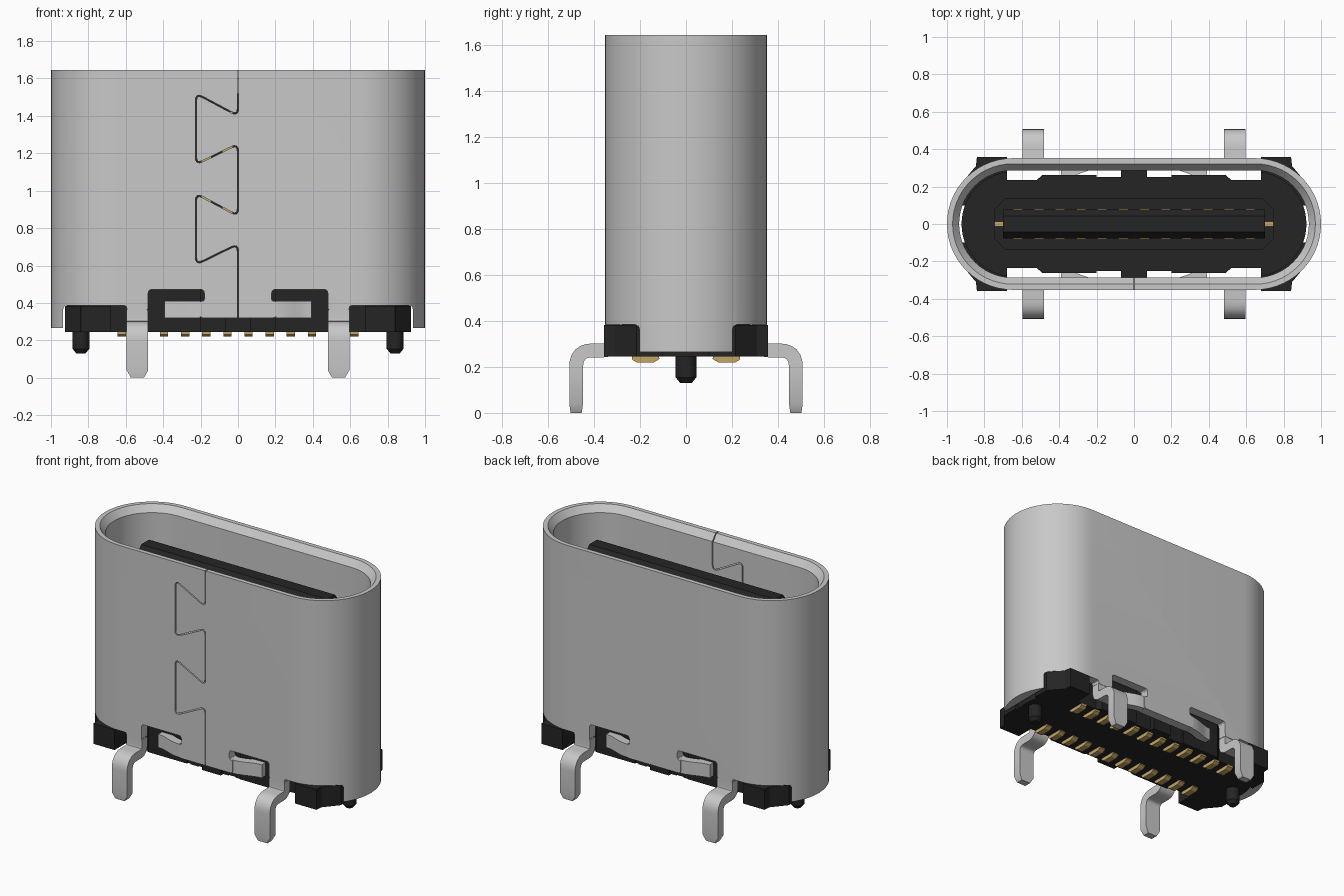
import bpy, bmesh, math
from mathutils import Vector

if "Cube" in bpy.data.objects:
    bpy.data.objects.remove(bpy.data.objects["Cube"])


def material(name, col):
    m = bpy.data.materials.new(name)
    m.diffuse_color = (*col, 1)
    m.use_nodes = True
    m.node_tree.nodes["Principled BSDF"].inputs["Base Color"].default_value = m.diffuse_color
    return m


STEEL = material("steel grey", (0.58, 0.58, 0.58))
BLACK = material("black plastic", (0.018, 0.018, 0.018))
GOLD = material("contact gold", (0.55, 0.38, 0.13))
AXES = {"x": lambda u, v, w: (w, u, v), "y": lambda u, v, w: (u, w, v), "z": lambda u, v, w: (u, v, w)}


def finish(name, bm, mat, angle=30):
    bmesh.ops.recalc_face_normals(bm, faces=bm.faces)
    me = bpy.data.meshes.new(name)
    bm.to_mesh(me)
    bm.free()
    me.materials.append(mat)
    ob = bpy.data.objects.new(name, me)
    bpy.context.collection.objects.link(ob)
    smooth(ob, angle)
    return ob


def smooth(ob, angle=30):
    bpy.ops.object.select_all(action="DESELECT")
    bpy.context.view_layer.objects.active = ob
    ob.select_set(True)
    bpy.ops.object.shade_smooth_by_angle(angle=math.radians(angle))


def loft(name, rings, mat, closed=False):
    """Bridge equal-length rings, capping the ends or closing the loop."""
    bm = bmesh.new()
    vs = [[bm.verts.new(p) for p in r] for r in rings]
    n = len(vs[0])
    pairs = list(zip(vs, vs[1:])) + ([(vs[-1], vs[0])] if closed else [])
    for a, b in pairs:
        for i in range(n):
            j = (i + 1) % n
            bm.faces.new((a[i], a[j], b[j], b[i]))
    if not closed:
        bm.faces.new(vs[0])
        bm.faces.new(vs[-1])
    return finish(name, bm, mat)


def prism(name, pts, axis, a, b, mat):
    f = AXES[axis]
    return loft(name, [[f(u, v, w) for u, v in pts] for w in (a, b)], mat)


def box(name, x, y, z, mat):
    return prism(name, [(x[0], y[0]), (x[1], y[0]), (x[1], y[1]), (x[0], y[1])], "z", *z, mat)


def rounded(pts, r, closed=True, seg=4):
    """Round the corners of a 2D outline or path."""
    out, n = [], len(pts)
    for i, p in enumerate(pts):
        p = Vector(p)
        if not closed and i in (0, n - 1):
            out.append(tuple(p))
            continue
        d0, d1 = Vector(pts[i - 1]) - p, Vector(pts[(i + 1) % n]) - p
        k = min(r, d0.length * 0.45, d1.length * 0.45)
        a, b = p + d0.normalized() * k, p + d1.normalized() * k
        for s in range(seg + 1):
            t = s / seg
            out.append(tuple(a * (1 - t) ** 2 + p * 2 * t * (1 - t) + b * t * t))
    return out


def ribbon(name, path, thick, axis, a, b, mat, tip=1.0):
    """Flat strip bent along a 2D path; the last section can be tapered."""
    f, rings, mid = AXES[axis], [], (a + b) / 2
    for i, p in enumerate(path):
        p = Vector(p)
        ds = []
        if i:
            ds.append((p - Vector(path[i - 1])).normalized())
        if i < len(path) - 1:
            ds.append((Vector(path[i + 1]) - p).normalized())
        d = sum(ds, Vector((0, 0))).normalized()
        k = tip if i == len(path) - 1 else 1
        n = Vector((-d.y, d.x)) * thick / 2 / max(0.5, d.dot(ds[0])) * (0.5 + k / 2)
        h = (b - a) / 2 * k
        rings.append([f(*(p + n), mid - h), f(*(p - n), mid - h), f(*(p - n), mid + h), f(*(p + n), mid + h)])
    return loft(name, rings, mat)


def stadium(hx, hy, z, n=28):
    pts = []
    for s in (0, 1):
        for i in range(n + 1):
            t = -math.pi / 2 + math.pi * (s + i / n)
            pts.append(((hx - hy) * (1 - 2 * s) + hy * math.cos(t), hy * math.sin(t), z))
    return pts


# Drawn metal shell with a chamfered mouth
shell = loft("shell", [stadium(1, .352, .265), stadium(1, .352, 1.645), stadium(.97, .322, 1.645),
                       stadium(.935, .287, 1.60), stadium(.935, .287, .265)], STEEL, closed=True)

# Lower edge cut-outs: corner notches, leg roots, hooked slots
half = [(.935, .15), (.935, .385), (.595, .385), (.595, .36), (.48, .36), (.48, .472),
        (.18, .472), (.18, .41), (.205, .41), (.205, .32)]
edge = half + [(-x, z) for x, z in reversed(half)]
edge_cutter = prism("edge_cutter", rounded(edge, .02, seg=3), "y", -.6, .6, STEEL)

# Dovetail seam down the front wall
seam = [(0, 1.75)]
for top in (1.40, .865):
    seam += [(0, top), (-.225, top + .12), (-.225, top - .26), (0, top - .15)]
seam += [(0, .25)]
seam_cutter = ribbon("seam_cutter", rounded(seam, .04, closed=False), .007, "y", -.5, -.2, STEEL)

for cutter in (edge_cutter, seam_cutter):
    bpy.context.view_layer.objects.active = shell
    mod = shell.modifiers.new("cut", "BOOLEAN")
    mod.operation, mod.solver, mod.object = "DIFFERENCE", "EXACT", cutter
    bpy.ops.object.modifier_apply(modifier=mod.name)
    bpy.data.objects.remove(cutter)
smooth(shell)

# Bent solder legs and inward spring tabs
for sx in (-1, 1):
    for sy in (-1, 1):
        path = rounded([(sy * .3195, .362), (sy * .3195, .272), (sy * .478, .272), (sy * .478, .04)],
                       .075, closed=False, seg=6)
        path.append((sy * .478, 0))
        xs = sorted((sx * .48, sx * .595))
        ribbon("leg", path, .06, "x", *xs, STEEL, tip=.6)
        tab = [(sx * (.2 + .19 * t / 6), sy * (.3195 - .045 * math.sin(t / 6 * math.pi / 2) ** 2)) for t in range(7)]
        ribbon("spring_tab", tab, .055, "z", .32, .41, STEEL)

# Plastic housing core with recessed sides
q = [(.07, .285), (.07, .25), (.2, .25), (.2, .262), (.49, .262), (.52, .235), (.68, .235)]
q += [(.64 + .282 * math.cos(t), .282 * math.sin(t)) for t in [math.radians(82 * (1 - i / 12)) for i in range(13)]]
upper = q[::-1] + [(-x, y) for x, y in q]
outline = upper + [(x, -y) for x, y in upper[::-1]][1:-1]
prism("housing_core", outline, "z", .245, .58, BLACK)

# Corner feet filling the shell notches, and round locating pegs
for sx in (-1, 1):
    for sy in (-1, 1):
        foot = [(.68, .1), (.68, .357), (.84, .357), (.845, .31), (.925, .215), (.925, .1)]
        prism("corner_foot", [(sx * x, sy * y) for x, y in foot], "z", .245, .383, BLACK)
    rings = [[(sx * .84 + r * math.cos(i * math.pi / 8), r * math.sin(i * math.pi / 8), z) for i in range(16)]
             for r, z in ((.045, .26), (.045, .155), (.025, .13))]
    loft("locating_peg", rings, BLACK)

# Tongue with stepped root and chamfered tip
prism("tongue", [(-.078, .5), (.078, .5), (.078, 1.475), (.042, 1.52), (-.042, 1.52), (-.078, 1.475)],
      "x", -.7, .7, BLACK)
root = [(-.745, -.08), (-.69, -.135), (.69, -.135), (.745, -.08), (.745, .08), (.69, .135), (-.69, .135), (-.745, .08)]
prism("tongue_root", root, "z", .5, .85, BLACK)
box("mid_plate", (-.745, .745), (-.014, .014), (.7, 1.38), GOLD)

# Two rows of contacts with solder feet
for i in range(12):
    x = (i - 5.5) * .113
    for sy in (-1, 1):
        box("contact", (x - .026, x + .026), sorted((sy * .07, sy * .083)), (.84, 1.42), GOLD)
        pad = [(.12, .25), (.235, .25), (.235, .232), (.215, .22), (.14, .22), (.115, .235)]
        prism("solder_foot", [(sy * y, z) for y, z in pad], "x", x - .022, x + .022, GOLD)
